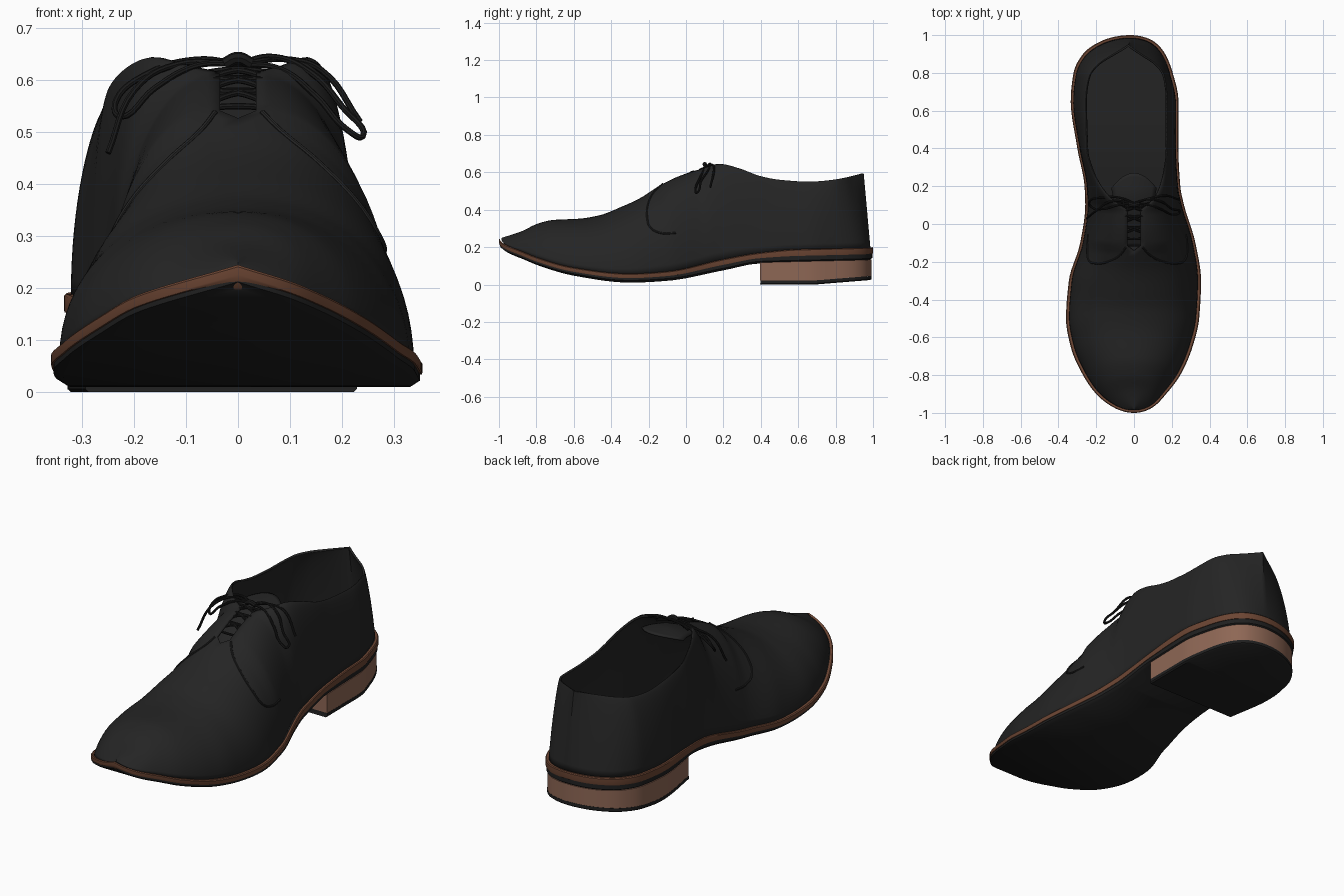
import bpy, bmesh
from math import acos, cos, sin, pi
from mathutils import Vector

cube = bpy.data.objects.get("Cube")
if cube:
    bpy.data.objects.remove(cube)


def material(name, rgb, rough=0.6):
    m = bpy.data.materials.new(name)
    m.use_nodes = True
    m.diffuse_color = (*rgb, 1)
    node = m.node_tree.nodes["Principled BSDF"]
    node.inputs["Base Color"].default_value = (*rgb, 1)
    node.inputs["Roughness"].default_value = rough
    return m


LEATHER = material("black leather", (0.018, 0.018, 0.018))
RUBBER = material("black rubber", (0.014, 0.014, 0.014))
LACE = material("black lace", (0.01, 0.01, 0.01))
WELT = material("dark brown welt", (0.15, 0.06, 0.033))
STACK = material("brown heel stack", (0.27, 0.135, 0.09))


def angle(y):
    return acos(max(-1, min(1, -y)))


def spline(pairs):
    """Monotone cubic through (y, value), even around the rounded ends."""
    xs = [angle(p[0]) for p in pairs]
    vs = [p[1] for p in pairs]
    d = [(vs[i + 1] - vs[i]) / (xs[i + 1] - xs[i]) for i in range(len(xs) - 1)]
    mid = [2 * a * b / (a + b) if a * b > 0 else 0 for a, b in zip(d, d[1:])]
    m = [d[0]] + mid + [d[-1]]

    def f(y):
        x = angle(y)
        i = 0
        while i < len(d) - 1 and x > xs[i + 1]:
            i += 1
        h = xs[i + 1] - xs[i]
        t = (x - xs[i]) / h
        return ((1 + 2 * t) * (1 - t) ** 2 * vs[i] + t * (1 - t) ** 2 * h * m[i]
                + t * t * (3 - 2 * t) * vs[i + 1] + t * t * (t - 1) * h * m[i + 1])
    return f


# Sole outline, one curve for each side
left_edge = spline([(-1, 0), (-.97, -.11), (-.9, -.2), (-.8, -.27), (-.65, -.335), (-.5, -.36),
                    (-.3, -.345), (-.1, -.285), (.1, -.258), (.2, -.262), (.4, -.3), (.65, -.335),
                    (.8, -.32), (.9, -.27), (.97, -.17), (1, -.02)])
right_edge = spline([(-1, 0), (-.97, .1), (-.9, .17), (-.8, .245), (-.65, .31), (-.5, .345),
                     (-.3, .355), (-.1, .325), (.1, .265), (.2, .245), (.4, .235), (.65, .235),
                     (.8, .205), (.9, .165), (.97, .1), (1, -.02)])
# Heights along the shoe
sole_bottom = spline([(-1, .2), (-.9, .14), (-.8, .1), (-.6, .045), (-.3, .01), (-.1, .02),
                      (.2, .075), (.4, .112), (1, .13)])
sole_top = spline([(-1, .245), (-.9, .185), (-.8, .145), (-.6, .09), (-.3, .058), (-.1, .07),
                   (.2, .135), (.4, .17), (.6, .188), (1, .2)])
# Top line of the upper: ridge in front, collar behind
top_z = spline([(-1, .25), (-.97, .285), (-.9, .325), (-.8, .345), (-.6, .352), (-.45, .37),
                (-.3, .42), (-.2, .465), (-.1, .53), (0, .58), (.1, .615), (.2, .645), (.3, .62),
                (.4, .58), (.5, .56), (.65, .55), (.8, .56), (1, .595)])
top_left = spline([(-1, 0), (-.1, 0), (-.08, -.035), (.1, -.035), (.14, -.1), (.2, -.16), (.3, -.22),
                   (.4, -.25), (.65, -.255), (.8, -.235), (.9, -.19), (.97, -.12), (1, -.03)])
top_right = spline([(-1, 0), (-.1, 0), (-.08, .035), (.1, .035), (.14, .09), (.2, .13), (.3, .16),
                    (.4, .175), (.65, .175), (.8, .16), (.9, .12), (.97, .05), (1, -.03)])
top_y = spline([(-1, -.985), (-.5, -.5), (.6, .6), (.8, .785), (1, .95)])


def edge(side, y, inset):
    l, r = left_edge(y), right_edge(y)
    mid = (l + r) / 2
    return mid + ((l if side < 0 else r) - mid) * (1 - inset / .3), y * (1 - inset)


def upper_point(side, y, t, lift=0):
    """Point on the upper: t runs from the welt (0) to the top line (1)."""
    xb, yb = edge(side, y, .014)
    xt = (top_left if side < 0 else top_right)(y)
    zb = sole_top(y) - .004
    rear = max(0, min(1, (y - .15) / .3))
    a = t * pi / 2
    c, s = max(0, cos(a)) ** (.92 + .55 * rear), sin(a)
    return Vector((xt + (xb - xt) * c + side * lift * cos(a), yb + (top_y(y) - yb) * s,
                   zb + (top_z(y) - zb) * s + lift * s))


def finish(name, bm, mat, closed=True):
    bmesh.ops.remove_doubles(bm, verts=bm.verts, dist=.0004)
    if closed:
        bmesh.ops.recalc_face_normals(bm, faces=bm.faces)
    mesh = bpy.data.meshes.new(name)
    bm.to_mesh(mesh)
    bm.free()
    mesh.materials.append(mat)
    obj = bpy.data.objects.new(name, mesh)
    bpy.context.collection.objects.link(obj)
    smooth(obj)
    return obj


def smooth(obj):
    bpy.ops.object.select_all(action='DESELECT')
    obj.select_set(True)
    bpy.context.view_layer.objects.active = obj
    bpy.ops.object.shade_smooth_by_angle(angle=.7)


def stations(y0, y1, n):
    a, b = angle(y0), angle(y1)
    return [-cos(a + (b - a) * i / n) for i in range(n + 1)]


def grid(bm, rows):
    vs = [[bm.verts.new(p) for p in row] for row in rows]
    for a, b in zip(vs, vs[1:]):
        for k in range(len(a) - 1):
            bm.faces.new((a[k], a[k + 1], b[k + 1], b[k]))


def slab(name, ys, layers, mat):
    """Solid with the sole's outline; layers are (inset, height function)."""
    bm = bmesh.new()
    rings = []
    for inset, height in layers:
        sides = [[bm.verts.new((*edge(s, y, inset), height(y))) for y in ys] for s in (-1, 1)]
        rings.append(sides[0] + sides[1][::-1])
    n = len(rings[0])
    for a, b in zip(rings, rings[1:]):
        for i in range(n):
            j = (i + 1) % n
            bm.faces.new((a[i], a[j], b[j], b[i]))
    for r in (rings[0], rings[-1]):
        for i in range(len(ys) - 1):
            bm.faces.new((r[i], r[i + 1], r[n - 2 - i], r[n - 1 - i]))
    return finish(name, bm, mat)


# Sole, welt and heel
whole = stations(-1, 1, 90)
back = stations(.4, 1, 36)


def sole_mid(y):
    return sole_bottom(y) * .5 + sole_top(y) * .5


def ground(y):
    return max(0, (y - .7) * .08)


slab("outsole", whole, [(.02, sole_bottom), (.004, lambda y: sole_bottom(y) + .012),
                        (.004, sole_mid)], RUBBER)
slab("welt", whole, [(.001, sole_mid), (0, lambda y: sole_mid(y) + .004),
                     (0, lambda y: sole_top(y) - .004), (.004, sole_top)], WELT)
slab("heel_stack", back, [(.008, lambda y: ground(y) + .022),
                          (.008, lambda y: sole_bottom(y) + .005)], STACK)
slab("heel_tip", back, [(.014, ground), (.007, lambda y: ground(y) + .006),
                        (.007, lambda y: ground(y) + .022)], RUBBER)
slab("insole", whole, [(.03, sole_mid), (.03, lambda y: sole_top(y) + .008)], LEATHER)

# Upper: left and right walls meeting along the ridge, open at the collar
K = 18
bm = bmesh.new()
for side in (-1, 1):
    grid(bm, [[upper_point(side, y, (k if side < 0 else K - k) / K) for k in range(K + 1)]
              for y in stations(-1, 1, 120)])
upper = finish("upper", bm, LEATHER, closed=False)
wall = upper.modifiers.new("thickness", 'SOLIDIFY')
wall.thickness = .01
wall.offset = -1

# Tongue below the lacing
tongue_z = spline([(-.12, .495), (0, .562), (.1, .605), (.18, .622), (.27, .625)])
bm = bmesh.new()
rows = []
for i in range(21):
    v = i / 20
    half = .06 + .06 * v
    row = []
    for k in range(13):
        f = k / 6 - 1
        y = -.12 + .39 * v - .08 * v * f * f
        row.append((half * f, y, tongue_z(y) - 2 * (half * f) ** 2))
    rows.append(row)
grid(bm, rows)
tongue = finish("tongue", bm, LEATHER, closed=False)
tongue.modifiers.new("thickness", 'SOLIDIFY').thickness = .008


def cord(name, paths, radius, mat):
    data = bpy.data.curves.new(name, 'CURVE')
    data.dimensions = '3D'
    data.bevel_depth = radius
    data.bevel_resolution = 2
    data.resolution_u = 6
    data.use_fill_caps = True
    for path in paths:
        sp = data.splines.new('BEZIER')
        sp.bezier_points.add(len(path) - 1)
        for bp, p in zip(sp.bezier_points, path):
            bp.co = p
            bp.handle_left_type = bp.handle_right_type = 'AUTO'
    data.materials.append(mat)
    obj = bpy.data.objects.new(name, data)
    bpy.context.collection.objects.link(obj)
    bpy.ops.object.select_all(action='DESELECT')
    obj.select_set(True)
    bpy.context.view_layer.objects.active = obj
    bpy.ops.object.convert(target='MESH')
    smooth(bpy.context.object)


# Seams where the quarters overlap the vamp
seam = [(-.085, .97), (-.125, .85), (-.165, .7), (-.18, .52), (-.165, .38), (-.11, .3), (-.04, .27)]
cord("quarter_seams", [[upper_point(s, y, t, .001) for y, t in seam] for s in (-1, 1)], .005, LEATHER)

# Laces: bars and crosses over the facing
rows_y = (-.06, 0, .06, .11)


def over(x, y):
    return (x, y, top_z(y) + .009 - 2.5 * x * x)


bars = [[over(x, y - .02 * (1 - (x / .09) ** 2)) for x in (-.09, -.045, 0, .045, .09)] for y in rows_y]
crosses = [[over(s * x, a + (b - a) * (x + .08) / .16) for x in (-.08, 0, .08)]
           for a, b in zip(rows_y, rows_y[1:]) for s in (-1, 1)]
cord("lacing", bars + crosses, .006, LACE)

# Bow with a loop and a loose end on each side
right_bow = [(0, .11, .632), (.07, .13, .645), (.14, .12, .615), (.2, .08, .55), (.24, .06, .492),
             (.21, .05, .505), (.15, .075, .57), (.08, .1, .622), (0, .11, .632)]
left_bow = [(0, .11, .632), (-.08, .14, .64), (-.17, .14, .615), (-.235, .12, .56), (-.225, .09, .53),
            (-.16, .08, .585), (-.08, .1, .628), (0, .11, .632)]
right_end = [(0, .11, .632), (.1, .14, .64), (.16, .15, .62), (.235, .13, .52)]
left_end = [(0, .11, .632), (-.12, .12, .63), (-.2, .07, .58), (-.25, .03, .46)]
knot = [(-.025, .105, .632), (0, .1, .643), (.025, .105, .632)]
cord("bow", [right_bow, left_bow, right_end, left_end], .006, LACE)
cord("knot", [knot], .012, LACE)
